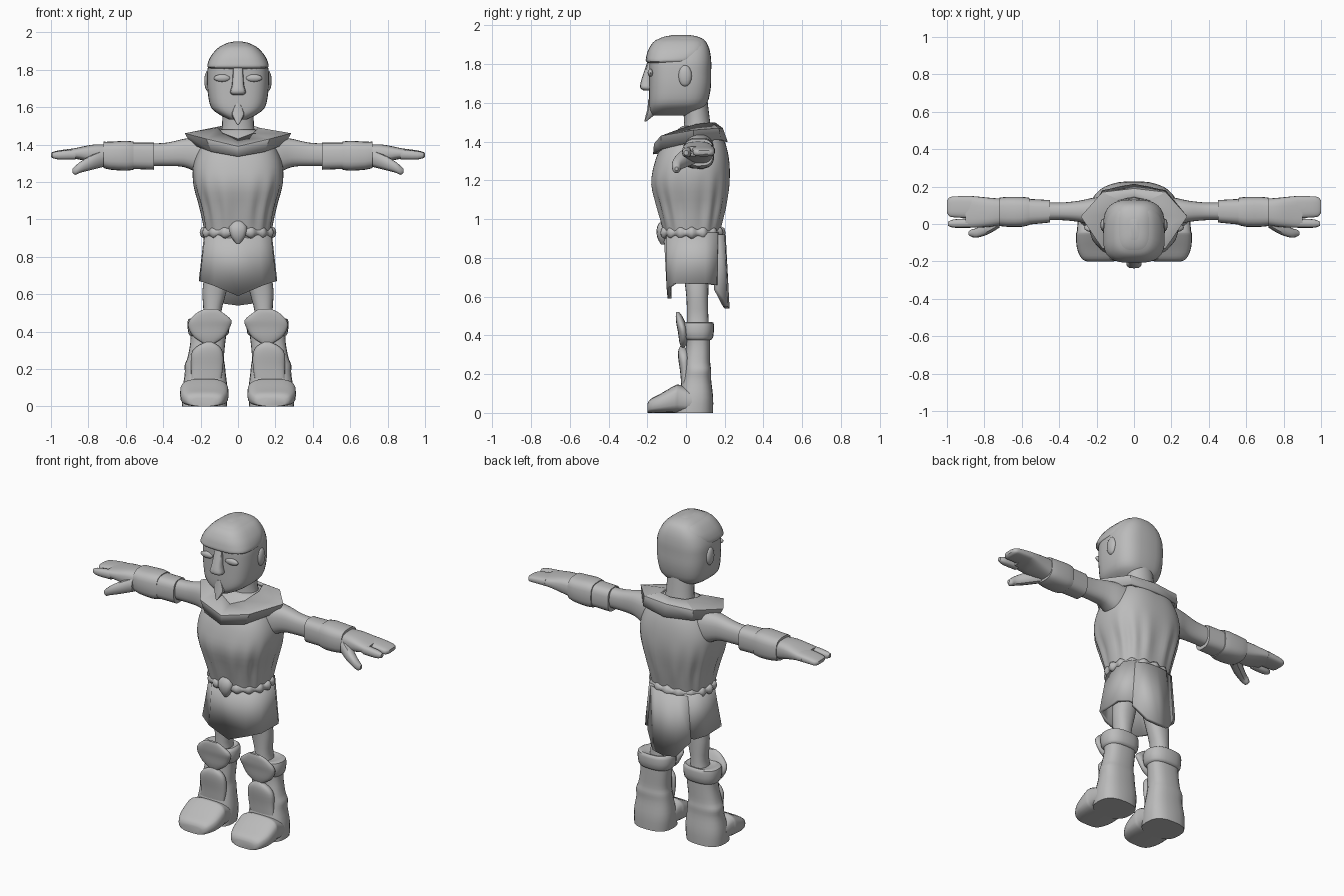
import bpy, bmesh, math
from mathutils import Vector

cube = bpy.data.objects.get("Cube")
if cube:
    bpy.data.objects.remove(cube)

stone = bpy.data.materials.new("plain_grey")
stone.use_nodes = True
grey = (0.5, 0.5, 0.5, 1)
stone.diffuse_color = grey
stone.node_tree.nodes["Principled BSDF"].inputs["Base Color"].default_value = grey


def add_object(name, mesh_data, angle):
    obj = bpy.data.objects.new(name, mesh_data)
    bpy.context.collection.objects.link(obj)
    bpy.ops.object.select_all(action='DESELECT')
    obj.select_set(True)
    bpy.context.view_layer.objects.active = obj
    bpy.ops.object.shade_smooth_by_angle(angle=math.radians(angle))
    return obj


def finish(name, bm, angle=40, paired=False):
    """Turn a bmesh into an object, with a mirrored twin for paired parts."""
    made = []
    for prefix in (("left_", "right_") if paired else ("",)):
        if prefix == "right_":
            for v in bm.verts:
                v.co.x = -v.co.x
        bmesh.ops.recalc_face_normals(bm, faces=bm.faces)
        mesh = bpy.data.meshes.new(prefix + name)
        bm.to_mesh(mesh)
        mesh.materials.append(stone)
        made.append(add_object(prefix + name, mesh, angle))
    bm.free()
    return made


def smooth_rings(rings, steps):
    """Catmull-Rom interpolation between the key cross-sections."""
    result = []
    last = len(rings) - 1
    for i in range(last):
        a, b, c, d = (rings[min(max(k, 0), last)] for k in range(i - 1, i + 3))
        for s in range(steps):
            t = s / steps
            result.append([q + t * (r - p + t * (2 * p - 5 * q + 4 * r - s_
                           + t * (3 * (q - r) + s_ - p))) / 2
                           for p, q, r, s_ in zip(a, b, c, d)])
    return result + [list(rings[-1])]


def loft(name, rings, axis='Z', power=2.5, sides=24, steps=3, angle=40,
         paired=False, ripple=None):
    """Rings are (position, low a, high a, low b, high b) along an axis."""
    bm = bmesh.new()
    loops = []
    for pos, a0, a1, b0, b1 in smooth_rings(rings, steps):
        loop = []
        for k in range(sides):
            ang = math.tau * k / sides
            c, s = math.cos(ang), math.sin(ang)
            grow = 1 + (ripple(pos, ang) if ripple else 0)
            a = (a0 + a1) / 2 + grow * (a1 - a0) / 2 * math.copysign(abs(c) ** (2 / power), c)
            b = (b0 + b1) / 2 + grow * (b1 - b0) / 2 * math.copysign(abs(s) ** (2 / power), s)
            co = {'Z': (a, b, pos), 'X': (pos, a, b), 'Y': (a, pos, b)}[axis]
            loop.append(bm.verts.new(co))
        loops.append(loop)
    for low, high in zip(loops, loops[1:]):
        for k in range(sides):
            n = (k + 1) % sides
            bm.faces.new((low[k], low[n], high[n], high[k]))
    bm.faces.new(loops[0])
    bm.faces.new(loops[-1])
    return finish(name, bm, angle, paired)


def centred(rings):
    return [(z, -half, half, front, back) for z, half, front, back in rings]


def cloth(name, rows, thickness, closed=True, angle=25):
    """Sheet from half rows, front to back, mirrored across x and thickened."""
    bm = bmesh.new()
    loops = []
    for row in rows:
        mirror = [(-x, y, z) for x, y, z in reversed(row) if x > 0]
        loops.append([bm.verts.new(p) for p in list(row) + mirror])
    count = len(loops[0])
    for up, down in zip(loops, loops[1:]):
        for k in range(count if closed else count - 1):
            n = (k + 1) % count
            bm.faces.new((up[k], up[n], down[n], down[k]))
    obj = finish(name, bm, angle)[0]
    mod = obj.modifiers.new("thickness", 'SOLIDIFY')
    mod.thickness = thickness
    mod.offset = -1


def ellipsoid(name, centre, size, paired=False, segments=16):
    bm = bmesh.new()
    bmesh.ops.create_uvsphere(bm, u_segments=segments, v_segments=segments // 2, radius=1)
    for v in bm.verts:
        v.co = Vector(centre) + v.co * Vector(size)
    return finish(name, bm, paired=paired)


# Tunic with gathered folds above the belt
def folds(z, ang):
    fade = max(0, 1 - abs(z - 1.06) / 0.2)
    return 0.03 * fade * math.cos(14 * ang)


loft("tunic", centred([
    (.90, .17, -.11, .17), (.95, .18, -.12, .18), (1.06, .20, -.15, .205),
    (1.18, .235, -.18, .225), (1.28, .24, -.165, .225), (1.37, .21, -.13, .21),
    (1.44, .16, -.07, .18), (1.48, .09, -.02, .14)]),
    sides=84, power=2.6, ripple=folds)

# Skirt with pointed front hem, and a longer back panel
cloth("skirt", [
    [(0, -.115, .93), (.11, -.10, .93), (.175, -.03, .93), (.18, .10, .93), (.14, .165, .93), (0, .175, .93)],
    [(0, -.095, .59), (.13, -.10, .645), (.205, -.06, .67), (.21, .10, .67), (.17, .16, .66), (0, .17, .66)]], .02)
cloth("back_panel", [
    [(.13, .165, .92), (.07, .20, .92), (0, .205, .92)],
    [(.15, .165, .64), (.08, .215, .55), (0, .225, .54)]], .025, closed=False)

# Rope belt and buckle
bm = bmesh.new()
bmesh.ops.create_circle(bm, segments=96, radius=1)
path = [v.co.copy() for v in bm.verts]
bm.clear()
belt_loops = []
for i, p in enumerate(path):
    radius = 0.019 + 0.006 * math.cos(math.tau * i / 6)
    out = Vector((p.x, p.y, 0))
    base = Vector((p.x * .18, p.y * .15 + .03, .93))
    belt_loops.append([bm.verts.new(base + out * radius * math.cos(t) + Vector((0, 0, radius * 1.3 * math.sin(t))))
                       for t in (math.tau * k / 8 for k in range(8))])
for i, loop in enumerate(belt_loops):
    after = belt_loops[(i + 1) % len(belt_loops)]
    for k in range(8):
        n = (k + 1) % 8
        bm.faces.new((loop[k], loop[n], after[n], after[k]))
finish("rope_belt", bm, 60)
loft("buckle", centred([(.87, .01, -.13, -.10), (.91, .04, -.15, -.09),
                        (.96, .048, -.15, -.09), (.99, .02, -.13, -.10)]), sides=12, steps=2)

# Cowl draped on the shoulders
cloth("cowl", [
    [(0, -.08, 1.43), (.08, -.05, 1.46), (.11, .05, 1.49), (.085, .13, 1.50), (0, .15, 1.50)],
    [(0, -.165, 1.39), (.17, -.13, 1.43), (.285, .04, 1.46), (.17, .17, 1.47), (0, .19, 1.47)],
    [(0, -.17, 1.335), (.14, -.13, 1.36), (.25, .04, 1.40), (.17, .18, 1.41), (0, .215, 1.40)]], .02)

# Neck and head
loft("neck", centred([(1.42, .10, -.02, .14), (1.50, .085, -.01, .125), (1.62, .085, -.02, .11)]), power=2)
loft("head", centred([
    (1.535, .05, -.17, .02), (1.56, .10, -.185, .07), (1.60, .145, -.19, .11),
    (1.68, .162, -.19, .128), (1.76, .165, -.19, .13), (1.82, .16, -.19, .13),
    (1.88, .135, -.185, .12), (1.925, .09, -.15, .095), (1.945, .05, -.10, .05),
    (1.95, .01, -.04, .01)]), power=3, sides=32)

# Cap whose rim makes a heavy brow
loft("cap", centred([
    (1.805, .145, -.19, .04), (1.815, .163, -.207, .06), (1.84, .16, -.205, .09),
    (1.88, .14, -.192, .11), (1.925, .095, -.155, .09), (1.951, .02, -.07, .02)]), power=3, sides=32)

# Face
loft("nose", centred([(1.665, .028, -.22, -.17), (1.68, .042, -.237, -.17),
                      (1.72, .032, -.23, -.17), (1.81, .026, -.20, -.17)]), sides=12, power=3)
ellipsoid("eye", (.085, -.183, 1.755), (.045, .015, .02), paired=True)
ellipsoid("ear", (.162, -.005, 1.74), (.018, .035, .055), paired=True)
loft("beard", centred([(1.505, .004, -.215, -.205), (1.54, .025, -.208, -.16),
                       (1.57, .035, -.20, -.16), (1.62, .012, -.195, -.17)]), sides=10, steps=2)

# Arms, bracers and hands
loft("arm", [
    (.14, -.03, .15, 1.22, 1.45), (.22, -.01, .14, 1.25, 1.44), (.29, .01, .125, 1.28, 1.43),
    (.38, .02, .115, 1.285, 1.41), (.47, .02, .115, 1.285, 1.405)], 'X', paired=True)
loft("inner_bracer", [
    (.45, .008, .128, 1.265, 1.41), (.58, -.005, .135, 1.27, 1.41)], 'X', power=3, steps=1, paired=True)
loft("outer_bracer", [
    (.56, -.005, .14, 1.265, 1.415), (.60, -.015, .145, 1.26, 1.42),
    (.68, -.015, .145, 1.265, 1.415), (.72, -.01, .14, 1.275, 1.415)], 'X', power=3, steps=2, paired=True)
loft("palm", [
    (.70, -.005, .135, 1.285, 1.40), (.77, -.015, .14, 1.30, 1.40),
    (.85, -.02, .148, 1.32, 1.385), (.90, -.018, .15, 1.325, 1.375)], 'X', power=3, paired=True)
loft("fingers", [
    (.87, .03, .15, 1.325, 1.38), (.95, .035, .148, 1.325, 1.37),
    (.985, .04, .143, 1.325, 1.362), (1, .06, .125, 1.335, 1.355)], 'X', power=3, paired=True)
loft("index_finger", [
    (.87, -.02, .03, 1.32, 1.375), (.96, -.02, .025, 1.32, 1.365),
    (.995, -.01, .012, 1.33, 1.355)], 'X', sides=12, paired=True)
loft("thumb", [
    (.72, -.02, .06, 1.28, 1.37), (.78, -.055, .02, 1.265, 1.345),
    (.84, -.073, -.02, 1.25, 1.31), (.87, -.068, -.03, 1.238, 1.285),
    (.885, -.058, -.04, 1.25, 1.27)], 'X', sides=12, paired=True)

# Thighs and boots
loft("thigh", [
    (.42, .08, .20, .0, .12), (.50, .09, .185, .005, .115),
    (.62, .06, .19, .0, .115), (.76, .03, .17, -.02, .12)], power=2.3, paired=True)
loft("boot_shaft", [
    (.0, .06, .30, -.06, .14), (.08, .055, .30, -.04, .14), (.17, .065, .285, -.02, .13),
    (.22, .07, .285, -.01, .13), (.26, .075, .27, -.01, .125), (.34, .068, .255, .0, .125),
    (.40, .06, .255, .0, .125)], power=2.6, paired=True)
loft("boot_cuff", [
    (.375, .07, .25, .0, .125), (.39, .05, .265, -.02, .14), (.45, .045, .27, -.025, .145),
    (.47, .06, .255, -.01, .135), (.46, .09, .20, .01, .11)], steps=2, paired=True)
loft("knee_pad", [
    (.335, .13, .18, -.025, -.01), (.37, .075, .235, -.035, .01), (.42, .045, .265, -.042, .01),
    (.46, .035, .26, -.05, .0), (.50, .08, .22, -.053, -.02), (.52, .11, .18, -.05, -.035)], paired=True)
loft("shin_pad", [
    (.15, .09, .25, -.025, .01), (.21, .08, .25, -.03, .02), (.28, .08, .25, -.04, .02),
    (.32, .10, .22, -.04, .01), (.345, .14, .17, -.03, -.01)], paired=True)
loft("toe_cap", [
    (-.20, .11, .25, .0, .045), (-.185, .08, .28, .0, .07), (-.13, .055, .305, .0, .10),
    (-.06, .05, .31, .0, .14), (-.035, .055, .305, .0, .145), (.03, .06, .30, .0, .12)],
    'Y', power=3.2, paired=True)
